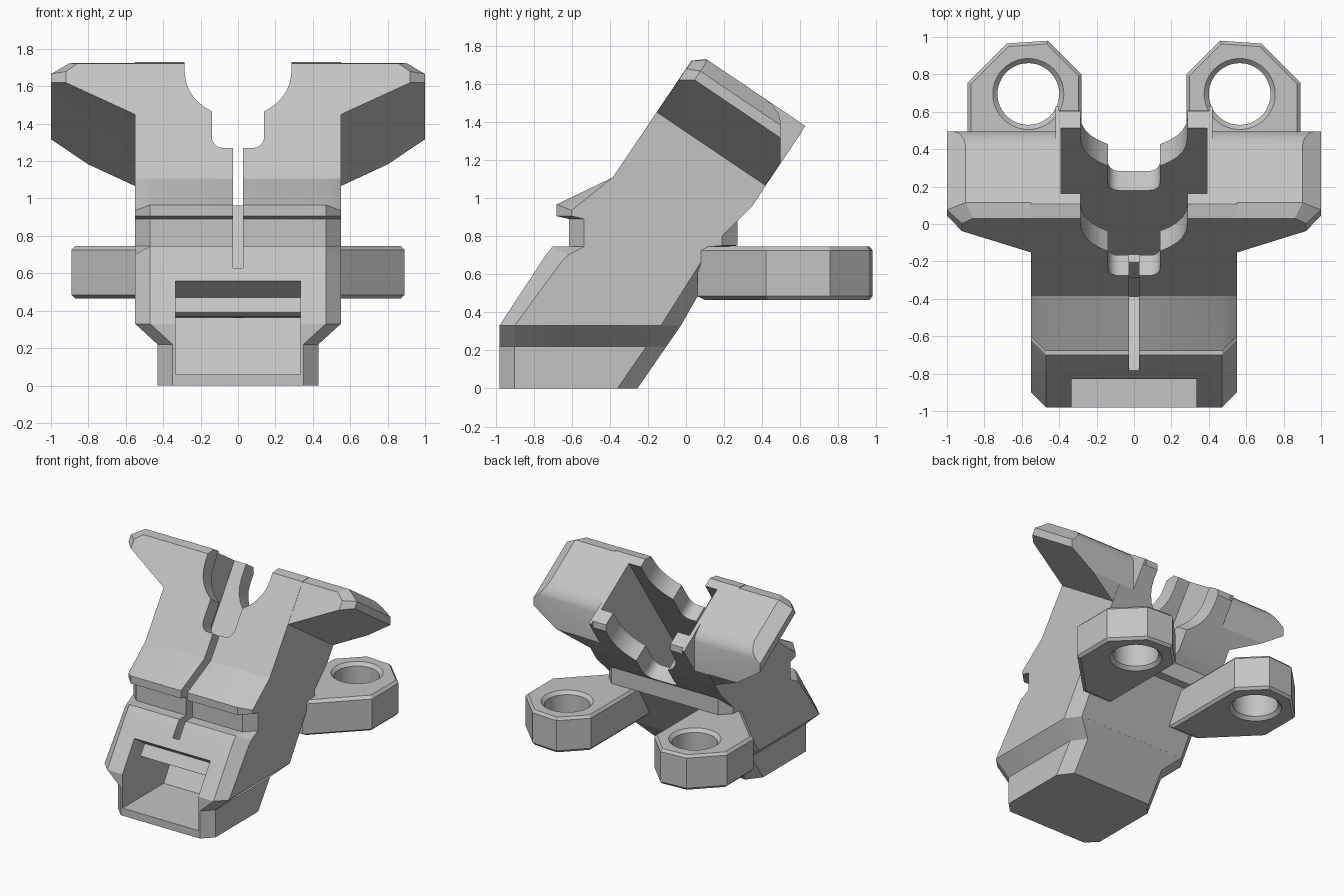
import bpy, bmesh, math

if "Cube" in bpy.data.objects:
    bpy.data.objects.remove(bpy.data.objects["Cube"])

grey = bpy.data.materials.new("plain grey")
grey.diffuse_color = (0.55, 0.55, 0.55, 1)
grey.use_nodes = True
grey.node_tree.nodes["Principled BSDF"].inputs["Base Color"].default_value = grey.diffuse_color


def loft(name, rings):
    """Closed solid through rings of equal point count."""
    bm = bmesh.new()
    vs = [[bm.verts.new(p) for p in r] for r in rings]
    n = len(vs[0])
    for a, b in zip(vs, vs[1:]):
        for i in range(n):
            j = (i + 1) % n
            bm.faces.new((a[i], a[j], b[j], b[i]))
    bm.faces.new(vs[0])
    bm.faces.new(vs[-1])
    bmesh.ops.recalc_face_normals(bm, faces=bm.faces)
    me = bpy.data.meshes.new(name)
    bm.to_mesh(me)
    bm.free()
    ob = bpy.data.objects.new(name, me)
    bpy.context.collection.objects.link(ob)
    me.materials.append(grey)
    return ob


def boolean(target, tool, op):
    m = target.modifiers.new("bool", 'BOOLEAN')
    m.operation, m.object, m.solver = op, tool, 'EXACT'
    bpy.context.view_layer.objects.active = target
    bpy.ops.object.modifier_apply(modifier=m.name)
    bpy.data.objects.remove(tool)


def side_profile(name, profiles):
    """profiles: list of (x, [(y, z), ...])"""
    return loft(name, [[(x, y, z) for y, z in pts] for x, pts in profiles])


# Tilted frame: u runs up the sloping front face, t runs into the body
C, S = 0.559, 0.829


def P(x, t, u):
    return (x, -0.385 + C * u + S * t, 1.108 + S * u - C * t)


def tilted(name, layers):
    """layers: list of (t, [(x, u), ...])"""
    return loft(name, [[P(x, t, u) for x, u in pts] for t, pts in layers])


def tilted_box(name, w, t0, t1, u0, u1):
    pts = [(-w, u0), (w, u0), (w, u1), (-w, u1)]
    return tilted(name, [(t0, pts), (t1, pts)])


# Main leaning body, chamfered on its long edges
top = [P(0, 0, 0.74)[1:], P(0, 0.06, 0.79)[1:], P(0, 0.66, 0.79)[1:],
       P(0, 0.69, 0.75)[1:], P(0, 0.69, 0.42)[1:], (0.35, 0.96)]
full = [(-0.98, 0.33), (-0.73, 0.71), (-0.70, 0.745), (-0.615, 0.745), (-0.615, 0.89),
        (-0.68, 0.905), (-0.68, 0.966), (-0.385, 1.108)] + top + \
       [(0.27, 0.88), (0.27, 0.75), (0.21, 0.745), (-0.027, 0.33)]
inset = [(-0.90, 0.33), (-0.65, 0.67), (-0.62, 0.70), (-0.535, 0.745), (-0.535, 0.89),
         (-0.60, 0.905), (-0.60, 0.935), (-0.385, 1.108)] + top + \
        [(0.19, 0.80), (0.19, 0.75), (0.13, 0.745), (-0.132, 0.33)]
body = side_profile("clamp_body", [(-0.55, inset), (-0.47, full), (0.47, full), (0.55, inset)])


# Narrower foot that flares out to the body
def foot_ring(w, z):
    yb = -0.255 + z / 1.45
    half = [(w - 0.08, -0.98), (w, -0.90), (w, yb - 0.105), (w - 0.08, yb)]
    return [(x, y, z) for x, y in half] + [(-x, y, z) for x, y in reversed(half)]


boolean(body, loft("foot", [foot_ring(0.43, 0), foot_ring(0.43, 0.22), foot_ring(0.55, 0.33)]), 'UNION')

for s in (-1, 1):
    # Wings at the top
    front = [(0.4, 0.33), (0.92, 0.618), (0.92, 0.69), (0.86, 0.74), (0.4, 0.74)]
    back = [(0.4, 0.33), (1.0, 0.665), (1.0, 0.72), (0.9, 0.79), (0.4, 0.79)]
    boolean(body, tilted("wing", [(t, [(s * x, u) for x, u in pts])
                                  for t, pts in ((0.002, front), (0.07, back), (0.688, back))]), 'UNION')
    # Upright, rounded trim on the back of each wing
    trim = [(0.495, 0.98), (0.495, 1.41), (0.485, 1.445), (0.455, 1.486), (0.4, 1.535),
            (0.9, 1.535), (0.9, 0.98)]
    boolean(body, side_profile("trim", [(s * 0.42, trim), (s * 1.2, trim)]), 'DIFFERENCE')

# Inner pocket, open at the top
boolean(body, tilted_box("pocket", 0.39, 0.13, 0.55, -0.42, 1.0), 'DIFFERENCE')

# Round notch with a narrower rounded slot below it
arc = [(0.285 * math.cos(a), 0.68 - 0.285 * math.sin(a))
       for a in (math.radians(d) for d in (0, 12, 24, 36, 48, 58))]
corner = [(0.08 + 0.06 * math.cos(a), 0.265 - 0.07 * math.sin(a))
          for a in (math.radians(d) for d in (0, 22, 45, 67, 90))]
half = [(0.285, 1.0)] + arc + [(0.14, 0.43)] + corner
notch = half + [(-x, u) for x, u in reversed(half)]
boolean(body, tilted("notch", [(-0.2, notch), (0.9, notch)]), 'DIFFERENCE')

# Thin slit down the front
boolean(body, tilted_box("slit", 0.028, -0.25, 0.5, -0.62, 0.3), 'DIFFERENCE')

# Front opening in the foot
opening = [(-1.1, 0.06), (-0.46, 0.06), (-0.27, 0.36), (-0.72, 0.37), (-0.754, 0.39),
           (-0.70, 0.47), (-0.83, 0.56), (-1.1, 0.74)]
boolean(body, side_profile("opening", [(-0.335, opening), (0.335, opening)]), 'DIFFERENCE')

# Mounting tabs with countersunk holes
outline = [(0.28, 0.06), (0.28, 0.80), (0.46, 0.98), (0.68, 0.965),
           (0.89, 0.755), (0.89, 0.42), (0.53, 0.06)]
hx, hy = 0.565, 0.695
for s, side in ((-1, "left"), (1, "right")):
    def tab_ring(k, z):
        return [(s * (hx + (x - hx) * k), hy + (y - hy) * k, z) for x, y in outline]

    def hole_ring(r, z):
        return [(s * hx + r * math.cos(i * math.tau / 48), hy + r * math.sin(i * math.tau / 48), z)
                for i in range(48)]
    tab = loft(side + "_mounting_tab", [tab_ring(0.94, 0.465), tab_ring(1, 0.485),
                                        tab_ring(1, 0.725), tab_ring(0.94, 0.745)])
    hole = loft("hole", [hole_ring(0.205, 0.45), hole_ring(0.165, 0.49),
                         hole_ring(0.165, 0.72), hole_ring(0.205, 0.76)])
    boolean(tab, hole, 'DIFFERENCE')

# Smooth the curved walls, keep edges sharp
for ob in bpy.context.collection.objects:
    bpy.ops.object.select_all(action='DESELECT')
    ob.select_set(True)
    bpy.context.view_layer.objects.active = ob
    bpy.ops.object.shade_smooth_by_angle(angle=math.radians(25))
